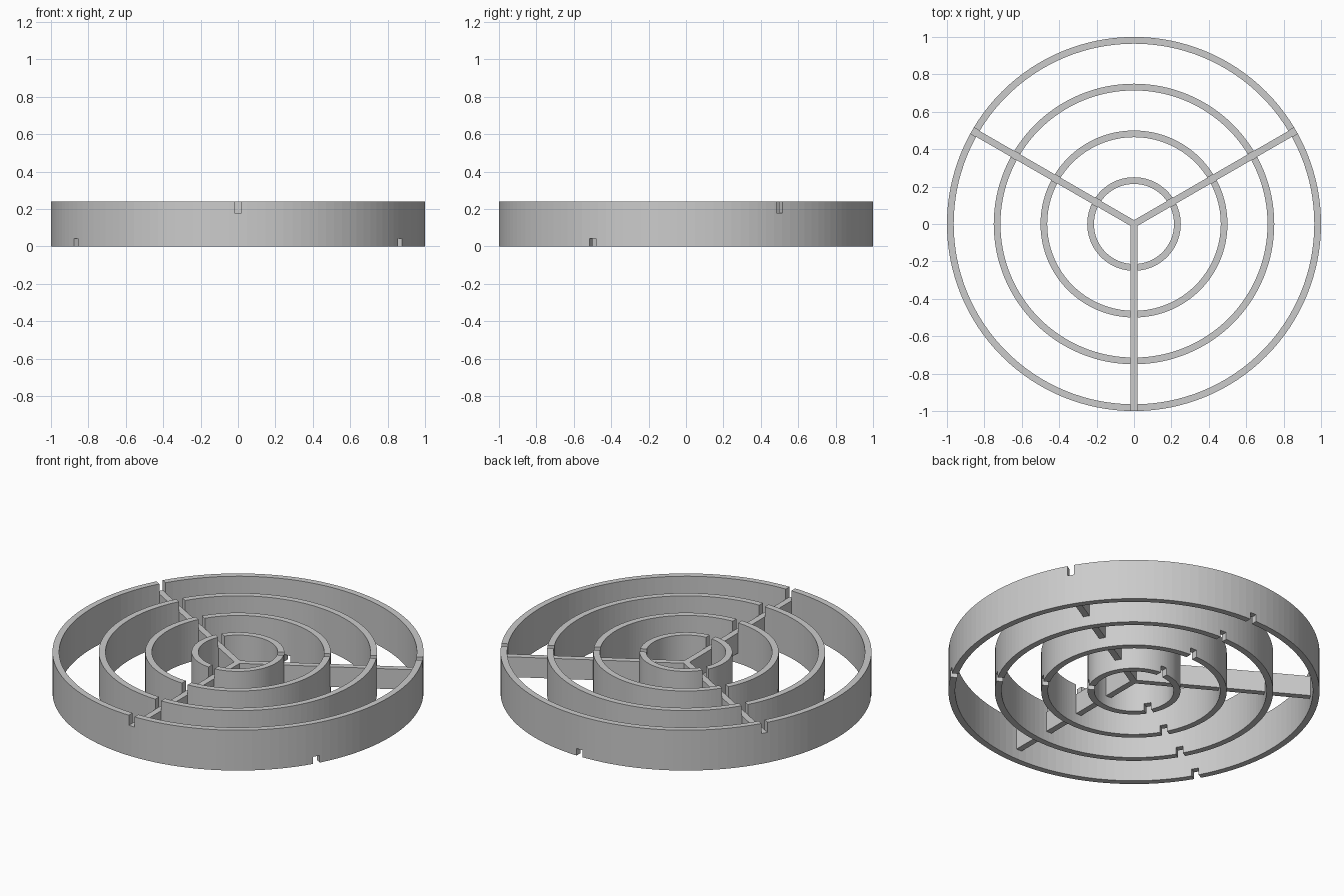
import bpy, bmesh, math
from mathutils import Matrix, Vector

HEIGHT = 0.24
WALL = 0.036
SPOKE_ANGLES = [math.radians(a) for a in (-90, 30, 150)]

cube = bpy.data.objects.get("Cube")
if cube:
    bpy.data.objects.remove(cube, do_unlink=True)

grey = bpy.data.materials.new("light_grey")
grey.use_nodes = True
color = (0.6, 0.6, 0.6, 1)
grey.diffuse_color = color
grey.node_tree.nodes["Principled BSDF"].inputs["Base Color"].default_value = color


def make_object(name, bm):
    bmesh.ops.recalc_face_normals(bm, faces=bm.faces)
    mesh = bpy.data.meshes.new(name)
    bm.to_mesh(mesh)
    bm.free()
    mesh.materials.append(grey)
    obj = bpy.data.objects.new(name, mesh)
    bpy.context.collection.objects.link(obj)
    return obj


def add_radial_box(bm, angle, width, r0, r1, z0, z1):
    size = Matrix.Diagonal((r1 - r0, width, z1 - z0, 1))
    place = Matrix.Translation(((r0 + r1) / 2, 0, (z0 + z1) / 2))
    bmesh.ops.create_cube(bm, size=1, matrix=Matrix.Rotation(angle, 4, "Z") @ place @ size)


def make_ring(name, radius, segments=128):
    # Rectangular wall section spun around the centre
    bm = bmesh.new()
    inner = radius - WALL
    section = [(inner, 0), (radius, 0), (radius, HEIGHT), (inner, HEIGHT)]
    verts = [bm.verts.new((r, 0, z)) for r, z in section]
    edges = [bm.edges.new((verts[i], verts[(i + 1) % 4])) for i in range(4)]
    bmesh.ops.spin(bm, geom=verts + edges, cent=(0, 0, 0), axis=(0, 0, 1),
                   angle=math.tau, steps=segments, use_merge=True)
    bmesh.ops.remove_doubles(bm, verts=bm.verts, dist=1e-5)
    return make_object(name, bm)


# Cutter: top notches above the spokes, bottom notches halfway between them
bm = bmesh.new()
for a in SPOKE_ANGLES:
    add_radial_box(bm, a, 0.037, 0.1, 1.1, 0.18, HEIGHT + 0.1)
    add_radial_box(bm, a + math.pi, 0.04, 0.1, 1.1, -0.1, 0.042)
cutter = make_object("notch_cutter", bm)
cutter.hide_render = True

# Four concentric notched rings
for name, radius in (("outer_ring", 1), ("wide_ring", 0.75),
                     ("narrow_ring", 0.5), ("inner_ring", 0.25)):
    ring = make_ring(name, radius)
    mod = ring.modifiers.new("notches", "BOOLEAN")
    mod.operation = "DIFFERENCE"
    mod.solver = "EXACT"
    mod.object = cutter
    bpy.context.view_layer.objects.active = ring
    bpy.ops.object.modifier_apply(modifier=mod.name)
bpy.data.objects.remove(cutter, do_unlink=True)

# Three-armed spoke frame, extruded from one outline
half = 0.018
bm = bmesh.new()
outline = []
for a in SPOKE_ANGLES:
    along = Vector((math.cos(a), math.sin(a), 0))
    side = Vector((-along.y, along.x, 0))
    crotch = a + math.pi / 3
    inner = Vector((math.cos(crotch), math.sin(crotch), 0)) * half / math.sin(math.pi / 3)
    outline += [along * 0.99 - side * half, along * 0.99 + side * half, inner]
face = bm.faces.new([bm.verts.new(p + Vector((0, 0, 0.06))) for p in outline])
top = bmesh.ops.extrude_face_region(bm, geom=[face], use_keep_orig=True)["geom"]
bmesh.ops.translate(bm, verts=[g for g in top if isinstance(g, bmesh.types.BMVert)],
                    vec=(0, 0, 0.12))
make_object("spoke_frame", bm)
